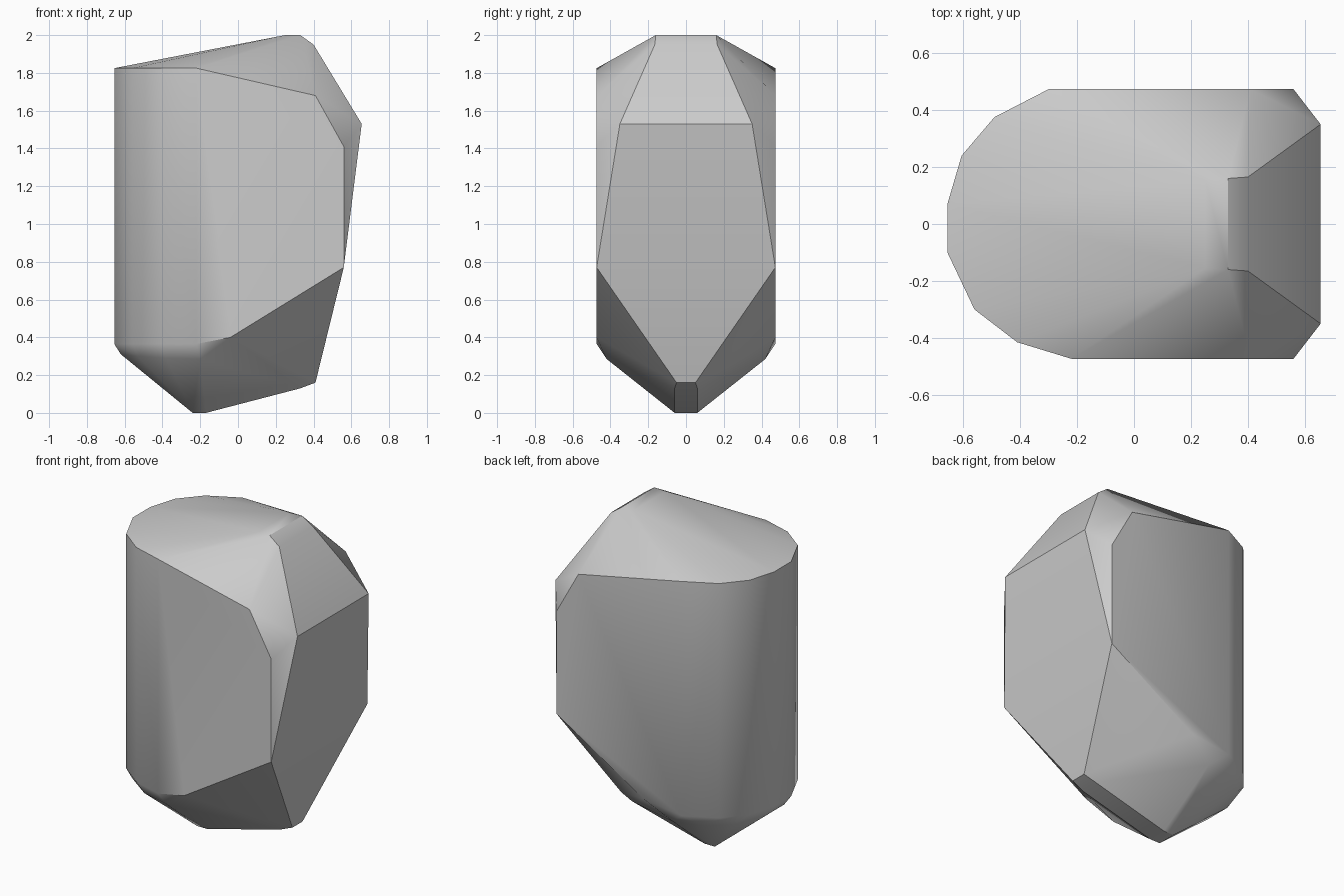
import bpy
import bmesh
import math
from mathutils import Vector


def remove_default_cube():
    cube = bpy.data.objects.get("Cube")
    if cube is not None:
        bpy.data.objects.remove(cube, do_unlink=True)


def make_material(name, color):
    material = bpy.data.materials.new(name)
    material.use_nodes = True
    material.diffuse_color = color
    shader = material.node_tree.nodes.get("Principled BSDF")
    shader.inputs["Base Color"].default_value = color
    return material


def mirrored(points):
    """Return every point together with its copy across the y = 0 plane."""
    return [Vector((x, side * y, z)) for x, y, z in points for side in (1, -1)]


def extruded(outline, bottom, top):
    """Return the outline repeated at two heights."""
    return [Vector((x, y, z)) for x, y in outline for z in (bottom, top)]


def build_hull(name, points, material):
    """Wrap the corner points in a convex solid and merge its flat facets."""
    bm = bmesh.new()
    for point in points:
        bm.verts.new(point)
    result = bmesh.ops.convex_hull(bm, input=bm.verts)
    loose = {item for item in result["geom_interior"] + result["geom_unused"]
             if isinstance(item, bmesh.types.BMVert)}
    bmesh.ops.delete(bm, geom=list(loose), context="VERTS")
    bmesh.ops.dissolve_limit(bm, angle_limit=math.radians(1),
                             verts=bm.verts, edges=bm.edges)
    bmesh.ops.recalc_face_normals(bm, faces=bm.faces)
    mesh = bpy.data.meshes.new(name)
    bm.to_mesh(mesh)
    bm.free()
    mesh.materials.append(material)
    stone = bpy.data.objects.new(name, mesh)
    bpy.context.collection.objects.link(stone)
    return stone


def shade(stone, degrees):
    bpy.ops.object.select_all(action="DESELECT")
    stone.select_set(True)
    bpy.context.view_layer.objects.active = stone
    bpy.ops.object.shade_smooth_by_angle(angle=math.radians(degrees))


remove_default_cube()
stone_gray = make_material("stone gray", (0.6, 0.6, 0.6, 1))

# Rounded upright wall on the right-hand end
half_width = 0.473
rounded_end = [(-0.3, half_width), (-0.49, 0.375), (-0.605, 0.24),
               (-0.655, 0.07), (-0.655, -0.1), (-0.56, -0.3),
               (-0.41, -0.415), (-0.22, -half_width)]
wall = extruded(rounded_end, bottom=0.365, top=1.825)

# Broad flat flanks ending in the slanted left-hand side
flank = mirrored([(-0.04, half_width, 0.4), (0.56, half_width, 0.77),
                  (0.56, half_width, 1.41), (0.41, half_width, 1.68)])
shoulder = mirrored([(0.655, 0.35, 1.53)])

# Short bevelled ridge at the top
crown = mirrored([(0.25, 0.155, 2), (0.33, 0.16, 2), (0.4, 0.165, 1.95)])

# Narrow keel underneath with a soft rim above it
keel = mirrored([(0.41, 0.05, 0.16), (0.33, 0.06, 0.13),
                 (-0.17, 0.06, 0), (-0.24, 0.06, 0)])
rim = mirrored([(-0.62, 0.08, 0.31), (-0.53, 0.28, 0.3),
                (-0.38, 0.38, 0.29), (-0.2, 0.42, 0.285)])

stone = build_hull("faceted_stone",
                   wall + flank + shoulder + crown + keel + rim, stone_gray)
shade(stone, degrees=30)
